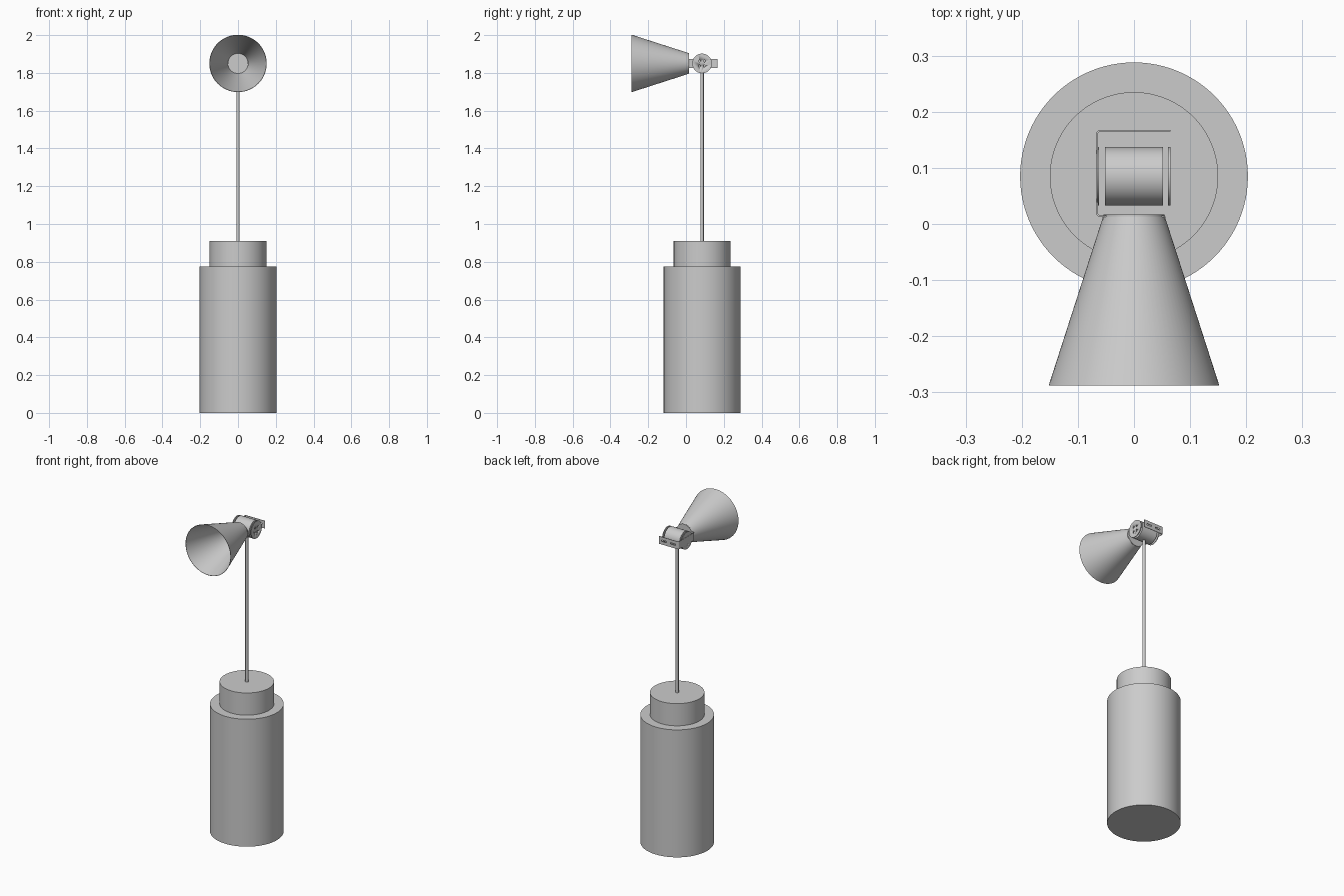
import bpy
from math import pi, cos, sin
from mathutils import Vector

if "Cube" in bpy.data.objects:
    bpy.data.objects.remove(bpy.data.objects["Cube"])

CY, HZ = 0.085, 1.85   # stand axis y, lamp head height
ROT = {'X': (0, pi / 2, 0), 'Y': (pi / 2, 0, 0), 'Z': (0, 0, 0)}


def smooth(ob):
    bpy.ops.object.select_all(action='DESELECT')
    ob.select_set(True)
    bpy.context.view_layer.objects.active = ob
    bpy.ops.object.transform_apply(location=True, rotation=True, scale=True)
    bpy.ops.object.shade_smooth_by_angle(angle=0.6)
    return ob


def cyl(name, r, a, b, axis='Z', center=(0, CY, HZ), n=64):
    """Cylinder from a to b along an axis."""
    loc = Vector(center)
    loc['XYZ'.index(axis)] = (a + b) / 2
    bpy.ops.mesh.primitive_cylinder_add(vertices=n, radius=r, depth=b - a,
                                        location=loc, rotation=ROT[axis])
    ob = bpy.context.object
    ob.name = name
    return smooth(ob)


def box(name, lo, hi):
    lo, hi = Vector(lo), Vector(hi)
    bpy.ops.mesh.primitive_cube_add(size=1, location=(lo + hi) / 2)
    ob = bpy.context.object
    ob.name, ob.scale = name, hi - lo
    return smooth(ob)


def mesh(name, verts, faces):
    me = bpy.data.meshes.new(name)
    me.from_pydata(verts, [], faces)
    ob = bpy.data.objects.new(name, me)
    bpy.context.collection.objects.link(ob)
    return ob


def apply_mod(ob, mod):
    bpy.context.view_layer.objects.active = ob
    bpy.ops.object.modifier_apply(modifier=mod.name)


def cut(ob, cutters):
    for c in cutters:
        m = ob.modifiers.new('hole', 'BOOLEAN')
        m.operation, m.object, m.solver = 'DIFFERENCE', c, 'EXACT'
        apply_mod(ob, m)
        bpy.data.objects.remove(c)


# Stand
cyl('base_lower', 0.203, 0, 0.775, n=96)
cyl('base_upper', 0.15, 0.775, 0.91, n=96)
cyl('pole', 0.009, 0.905, HZ - 0.045, n=24)

# Lamp head drum
cyl('head_drum', 0.052, -0.052, 0.052, 'X')

# Perforated side discs
for name, x0, x1 in (('disc_right', 0.061, 0.065), ('disc_left', -0.066, -0.062)):
    disc = cyl(name, 0.052, x0, x1, 'X')
    cut(disc, [cyl('cutter', 0.005, x0 - .01, x1 + .01, 'X',
                   (0, CY + i * 0.013, HZ + j * 0.013), 12)
               for i in (-1, 1) for j in (-1, 1)])

# Folded strip bracket with rounded corners
path = [(0.065, 0.166)]
for cy, a0 in ((0.16, pi / 2), (0.02, pi)):
    for k in range(6):
        a = a0 + k * pi / 10
        path.append((-0.060 + 0.006 * cos(a), cy + 0.006 * sin(a)))
path.append((0.055, 0.014))
verts = [(x, y, z) for x, y in path for z in (HZ - 0.023, HZ + 0.023)]
faces = [(2 * i, 2 * i + 2, 2 * i + 3, 2 * i + 1) for i in range(len(path) - 1)]
bracket = mesh('bracket', verts, faces)
m = bracket.modifiers.new('sheet', 'SOLIDIFY')
m.thickness, m.offset = 0.003, 0
apply_mod(bracket, m)
cut(bracket, [box('cutter', (x - 0.017, 0.15, HZ - 0.004), (x + 0.017, 0.18, HZ + 0.004))
              for x in (-0.03, 0.03)])
smooth(bracket)

# Mounting disc and clips behind the shade
cyl('shade_mount', 0.054, 0.0125, 0.0165, 'Y')
for s in (-1, 1):
    x0, x1 = sorted((s * 0.024, s * 0.05))
    box('shade_clip', (x0, 0.006, HZ - 0.015), (x1, 0.013, HZ - 0.003))
    x0, x1 = sorted((s * 0.049, s * 0.056))
    box('shade_latch', (x0, 0.004, HZ - 0.012), (x1, 0.013, HZ + 0.012))

# Conical shade, open at the front
N = 80
ring = [(cos(2 * pi * i / N), sin(2 * pi * i / N)) for i in range(N)]
verts = [(r * c, y, HZ + r * s) for r, y in ((0.15, -0.288), (0.053, 0.013)) for c, s in ring]
faces = [(i, (i + 1) % N, N + (i + 1) % N, N + i) for i in range(N)]
shade = mesh('shade', verts, faces)
m = shade.modifiers.new('sheet', 'SOLIDIFY')
m.thickness, m.offset = 0.002, -1
apply_mod(shade, m)
smooth(shade)
